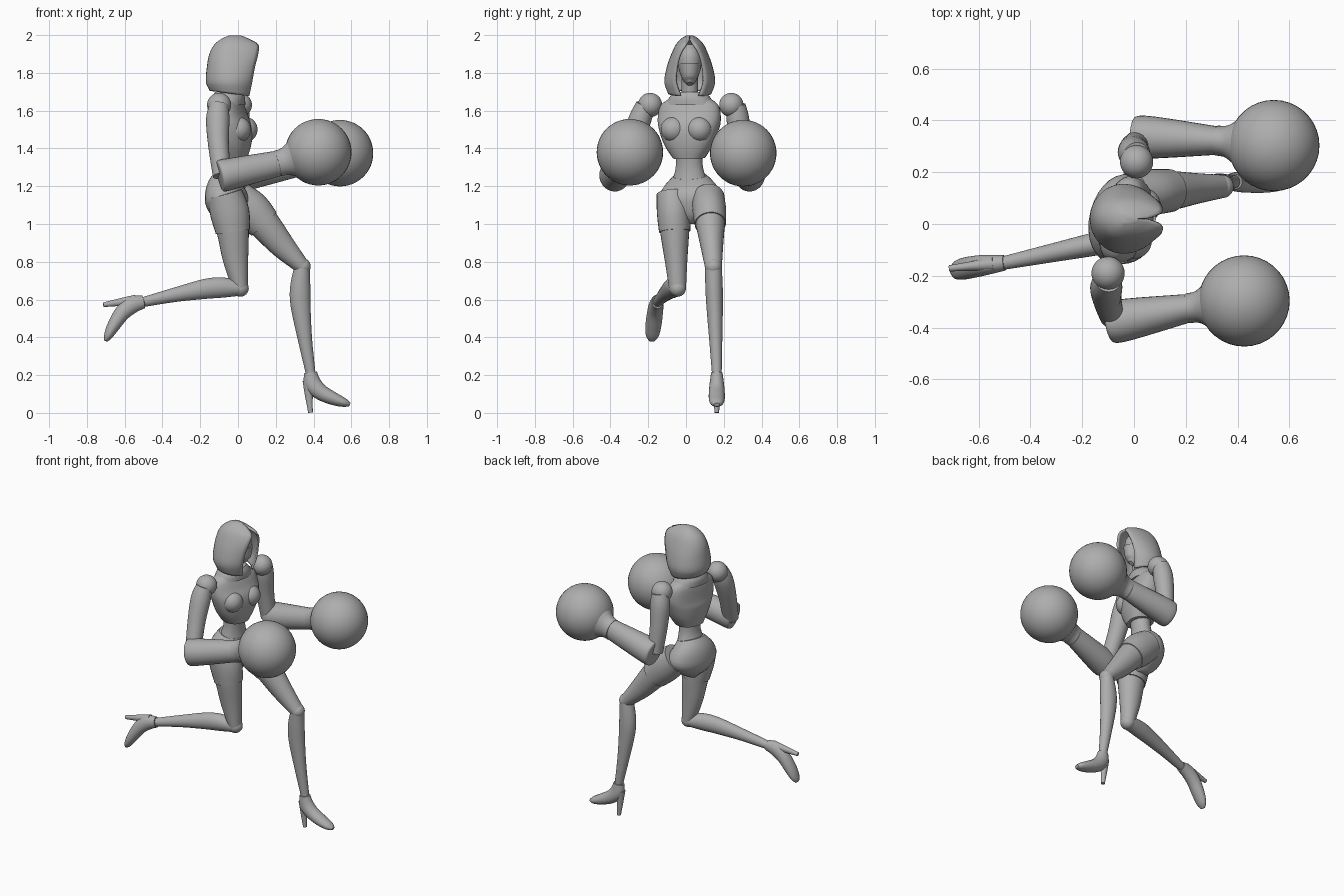
import bpy, bmesh, math
from mathutils import Vector

cube = bpy.data.objects.get("Cube")
if cube:
    bpy.data.objects.remove(cube, do_unlink=True)

GREY = (0.42, 0.42, 0.42, 1)
mat = bpy.data.materials.new("plain grey")
mat.use_nodes = True
mat.diffuse_color = GREY
shader = mat.node_tree.nodes["Principled BSDF"]
shader.inputs["Base Color"].default_value = GREY

parts = []
ACROSS = Vector((0, 1, 0))
AHEAD = Vector((1, 0, 0))
UP = Vector((0, 0, 1))
BODY = Vector((-0.05, 0.02, 0))
TORSO_SIDE = Vector((0.25, 0.97, 0))
TORSO_FRONT = Vector((0.97, -0.25, 0))


def finish(name, bm):
    bmesh.ops.recalc_face_normals(bm, faces=bm.faces)
    mesh = bpy.data.meshes.new(name)
    bm.to_mesh(mesh)
    bm.free()
    mesh.materials.append(mat)
    ob = bpy.data.objects.new(name, mesh)
    bpy.context.collection.objects.link(ob)
    parts.append(ob)
    return ob


def smooth_rows(rows, steps=4):
    """Catmull-Rom interpolation through rows of numbers."""
    out = []
    last = len(rows) - 1
    for i in range(last):
        quad = [rows[max(i - 1, 0)], rows[i], rows[i + 1], rows[min(i + 2, last)]]
        for s in range(steps):
            t = s / steps
            out.append([b + 0.5 * t * (c - a + t * (2 * a - 5 * b + 4 * c - d
                        + t * (3 * (b - c) + d - a))) for a, b, c, d in zip(*quad)])
    return out + [list(rows[-1])]


def skin(bm, rings, closed):
    """Bridge neighbouring rings of vertices with quads."""
    for a, b in zip(rings, rings[1:]):
        for k in range(len(a) if closed else len(a) - 1):
            n = (k + 1) % len(a)
            bm.faces.new((a[k], a[n], b[n], b[k]))
    bm.faces.new(rings[-1])


def loft(name, origin, axis, front, rows, side=ACROSS, sides=28, power=1.0):
    """Rows are: distance along axis, shift to front, half width, half depth."""
    rows = smooth_rows(rows)
    centres = [origin + axis * row[0] + front * row[1] for row in rows]
    last = len(rows) - 1
    bm = bmesh.new()
    rings = []
    for i, (centre, row) in enumerate(zip(centres, rows)):
        tangent = (centres[min(i + 1, last)] - centres[max(i - 1, 0)]).normalized()
        u = (side - tangent * side.dot(tangent)).normalized()
        v = tangent.cross(u)
        ring = []
        for k in range(sides):
            angle = math.tau * k / sides
            c, s = [math.copysign(abs(q) ** power, q) for q in (math.cos(angle), math.sin(angle))]
            ring.append(bm.verts.new(centre + u * row[2] * c + v * row[3] * s))
        rings.append(ring)
    skin(bm, rings, True)
    bm.faces.new(rings[0])
    return finish(name, bm)


def trunk(name, rows, power=1.0):
    return loft(name, BODY, UP, TORSO_FRONT, rows, TORSO_SIDE, power=power)


def ball(name, centre, radius):
    bm = bmesh.new()
    bmesh.ops.create_uvsphere(bm, u_segments=36, v_segments=24, radius=radius)
    ob = finish(name, bm)
    ob.location = centre
    return ob


# Torso, turned slightly to the model's right
trunk("chest", [(1.35, 0.015, 0.085, 0.08), (1.42, 0.02, 0.13, 0.095), (1.5, 0.02, 0.16, 0.1),
                (1.56, 0.01, 0.17, 0.085), (1.63, 0, 0.155, 0.07), (1.675, 0, 0.09, 0.055)], 0.85)
for label, s in (("left", 1), ("right", -1)):
    ball(label + "_bust", BODY + UP * 1.5 + TORSO_FRONT * 0.07 + TORSO_SIDE * s * 0.07, 0.068)
trunk("waist", [(1.4, 0.015, 0.07, 0.065), (1.3, 0.01, 0.073, 0.058), (1.21, 0, 0.1, 0.075)])
trunk("pelvis", [(1.255, 0, 0.09, 0.075), (1.19, -0.015, 0.15, 0.1), (1.12, -0.01, 0.17, 0.11),
                 (1.05, 0, 0.11, 0.085), (1, 0, 0.03, 0.04)])
trunk("collar", [(1.63, 0, 0.135, 0.085), (1.67, 0, 0.11, 0.085), (1.7, 0, 0.085, 0.07)])

# Neck, head and lower face mask
loft("neck", BODY, UP, AHEAD, [(1.62, 0.01, 0.045, 0.045), (1.8, 0.03, 0.042, 0.045)])
loft("head", BODY, UP, AHEAD, [(1.745, 0.08, 0.015, 0.02), (1.77, 0.065, 0.04, 0.05),
                               (1.83, 0.05, 0.06, 0.075), (1.9, 0.045, 0.06, 0.075),
                               (1.945, 0.04, 0.03, 0.04)])
loft("face_mask", BODY, UP, AHEAD, [(1.742, 0.09, 0.014, 0.018), (1.77, 0.077, 0.04, 0.048),
                                    (1.845, 0.067, 0.058, 0.068)])

# Open hood; rows are height, back x, front edge x, half width, half opening
hood_rows = smooth_rows([(1.675, -0.15, 0.06, 0.115, 0.05), (1.75, -0.17, 0.075, 0.135, 0.075),
                         (1.83, -0.165, 0.09, 0.122, 0.072), (1.9, -0.152, 0.107, 0.098, 0.055),
                         (1.95, -0.125, 0.108, 0.074, 0.025), (1.982, -0.085, 0.055, 0.045, 0.002),
                         (1.998, -0.045, 0.015, 0.016, 0.001)])
bm = bmesh.new()
rings, middle, count = [], -0.04, 28
for z, back, front, half, gap in hood_rows:
    start = math.asin(max(gap, 0.001) / half)
    ring = []
    for k in range(count + 1):
        angle = start + (math.tau - 2 * start) * k / count
        c = math.cos(angle)
        reach = (front - middle) / math.cos(start) if c > 0 else middle - back
        lift = max(0, 1.75 - z) * (0.2 - c / 5)
        ring.append(bm.verts.new((middle + reach * c, BODY.y + half * math.sin(angle), z + lift)))
    rings.append(ring)
skin(bm, rings, False)
hood = finish("hood", bm)
thickness = hood.modifiers.new("thickness", 'SOLIDIFY')
thickness.thickness = 0.012

# Arms with round gloves
UPPER_ARM = [(0, 0, 0.05, 0.05), (0.2, -0.01, 0.06, 0.062),
             (0.55, -0.012, 0.055, 0.055), (1, 0, 0.048, 0.048)]
FOREARM = [(-0.04, 0, 0.062, 0.07), (0, 0, 0.08, 0.085), (0.25, 0, 0.08, 0.082), (1, 0, 0.055, 0.068)]
CUFF = [(0, 0, 0.058, 0.07), (0.2, 0, 0.065, 0.075), (0.5, 0, 0.115, 0.115)]


def arm(label, shoulder, elbow, wrist, fist):
    shoulder, elbow, wrist, fist = map(Vector, (shoulder, elbow, wrist, fist))
    outward = ACROSS * math.copysign(0.025, shoulder.y)
    top, bend = shoulder + outward, elbow - outward
    ball(label + "_shoulder_joint", shoulder, 0.064)
    loft(label + "_upper_arm", top, bend - top, AHEAD, UPPER_ARM)
    loft(label + "_forearm", elbow, wrist - elbow, UP, FOREARM)
    loft(label + "_glove_cuff", wrist, fist - wrist, UP, CUFF)
    ball(label + "_glove", fist, 0.176)


arm("right", (-0.1, -0.19, 1.63), (-0.085, -0.38, 1.255), (0.21, -0.325, 1.32), (0.425, -0.297, 1.38))
arm("left", (0.01, 0.24, 1.63), (0.01, 0.337, 1.255), (0.32, 0.322, 1.32), (0.54, 0.303, 1.375))

# Legs: both share the same profiles, posed by joint positions
THIGH = [(0, 0, 0.08, 0.088), (0.2, 0.01, 0.083, 0.098), (0.4, 0.01, 0.077, 0.085),
         (0.7, 0, 0.06, 0.067), (1, 0, 0.045, 0.041)]
SHIN = [(0, 0, 0.044, 0.04), (0.18, -0.018, 0.046, 0.053), (0.36, -0.025, 0.044, 0.053),
        (0.68, -0.016, 0.035, 0.038), (1, 0, 0.026, 0.026)]
SHOE = [(0, 0, 0.03, 0.034), (0.06, 0.012, 0.038, 0.046), (0.105, 0.055, 0.042, 0.042),
        (0.14, 0.125, 0.042, 0.034), (0.16, 0.18, 0.034, 0.023), (0.17, 0.208, 0.015, 0.01)]
HEEL = [(0.045, -0.012, 0.028, 0.03), (0.13, -0.008, 0.018, 0.02), (0.213, 0, 0.012, 0.012)]


def leg(label, hip, knee, ankle, thigh_front, foot_down, foot_front):
    hip, knee, ankle, down, front = map(Vector, (hip, knee, ankle, foot_down, foot_front))
    shorts = [(t, shift, w + 0.006, d + 0.006) for t, shift, w, d in THIGH[:3]]
    loft(label + "_thigh", hip, knee - hip, Vector(thigh_front), THIGH)
    loft(label + "_shorts", hip, knee - hip, Vector(thigh_front), shorts)
    ball(label + "_knee", knee, 0.045)
    loft(label + "_shin", knee, ankle - knee, front, SHIN)
    loft(label + "_shoe", ankle, down, front, SHOE)
    loft(label + "_heel", ankle, down, front, HEEL)


leg("left", (-0.01, 0.118, 1.14), (0.34, 0.145, 0.775), (0.384, 0.163, 0.214),
    (0.7, 0, 0.7), (0, 0, -1), (1, 0, 0))
leg("right", (-0.07, -0.07, 1.16), (0.012, -0.045, 0.66), (-0.5, -0.15, 0.587),
    (1, 0, 0), (-1, -0.1, -0.07), (-0.15, -0.07, -0.93))

# Smooth shading with crisp creases
bpy.ops.object.select_all(action='DESELECT')
for ob in parts:
    ob.select_set(True)
bpy.context.view_layer.objects.active = parts[0]
bpy.ops.object.shade_smooth_by_angle(angle=math.radians(38))
